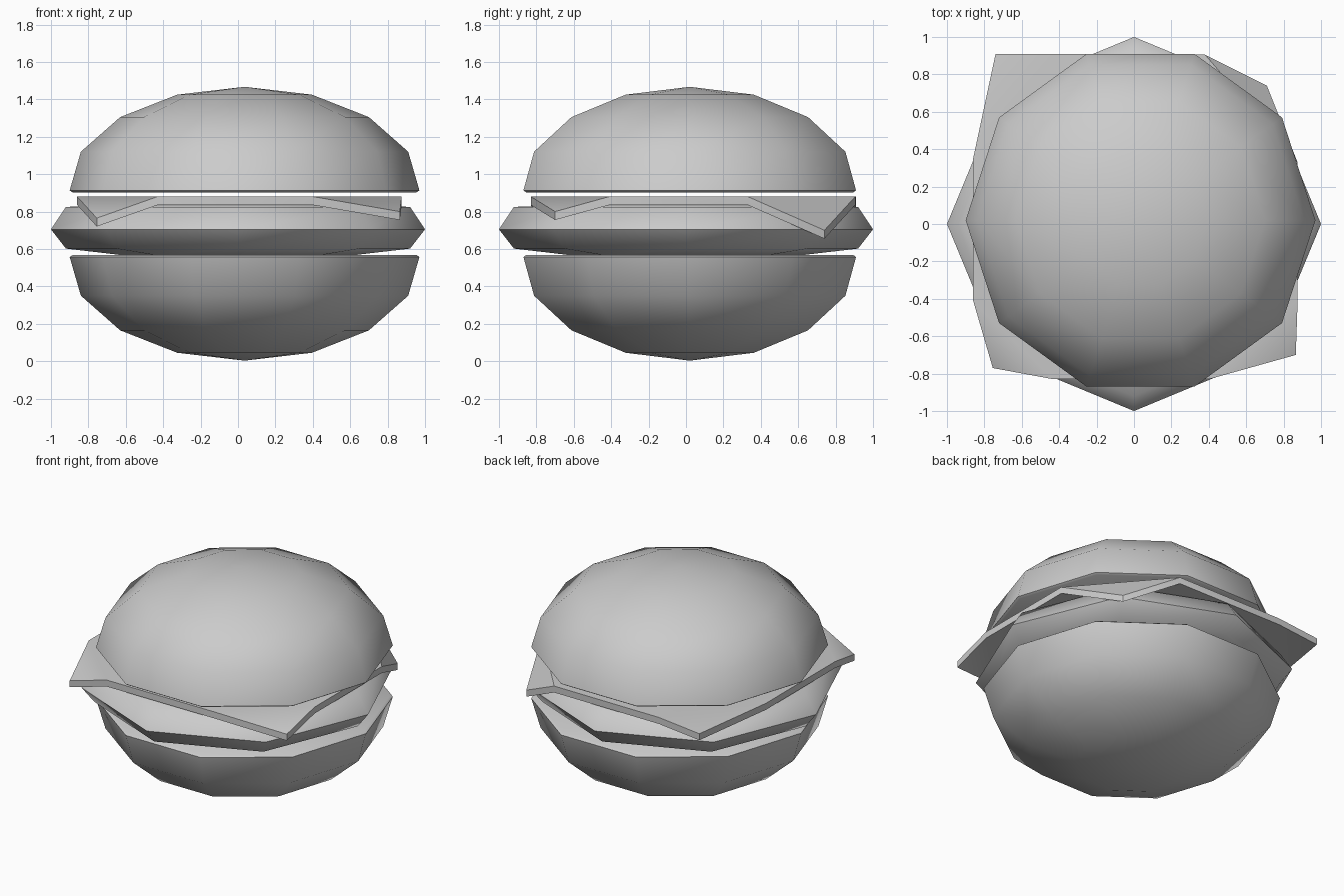
import bpy, bmesh, math
from mathutils import Vector

cube = bpy.data.objects.get("Cube")
if cube:
    bpy.data.objects.remove(cube, do_unlink=True)

grey = bpy.data.materials.new("plain_grey")
grey.use_nodes = True
COLOUR = (0.6, 0.6, 0.6, 1)
grey.diffuse_color = COLOUR
grey.node_tree.nodes["Principled BSDF"].inputs["Base Color"].default_value = COLOUR


def finish(name, bm, angle):
    """Turn a bmesh into a smooth-shaded object with sharp edges kept."""
    bmesh.ops.recalc_face_normals(bm, faces=bm.faces)
    mesh = bpy.data.meshes.new(name)
    bm.to_mesh(mesh)
    bm.free()
    mesh.materials.append(grey)
    obj = bpy.data.objects.new(name, mesh)
    bpy.context.collection.objects.link(obj)
    bpy.ops.object.select_all(action="DESELECT")
    obj.select_set(True)
    bpy.context.view_layer.objects.active = obj
    bpy.ops.object.shade_smooth_by_angle(angle=math.radians(angle))
    return obj


def lathe(name, profile, sides, centre=(0, 0), angle=60):
    """Closed low-poly solid of revolution; radius 0 makes a pole."""
    bm = bmesh.new()
    rings = []
    for r, z in profile:
        count = sides if r else 1
        rings.append([bm.verts.new((centre[0] + r * math.cos(math.tau * i / sides),
                                    centre[1] + r * math.sin(math.tau * i / sides), z))
                      for i in range(count)])
    for a, b in zip(rings, rings[1:]):
        for i in range(sides):
            j = (i + 1) % sides
            if len(b) == 1:
                bm.faces.new((a[i], a[j], b[0]))
            else:
                bm.faces.new((a[i], a[j], b[j], b[i]))
    for ring in (rings[0], rings[-1]):
        if len(ring) > 1:
            bm.faces.new(ring)
    return finish(name, bm, angle)


# Buns: one dome profile, mirrored for the lower half
MID = 0.735
dome = [(0.92, 0.168), (0.935, 0.178), (0.875, 0.385), (0.665, 0.57), (0.36, 0.69), (0, 0.732)]
for name, sign in (("top_bun", 1), ("bottom_bun", -1)):
    lathe(name, [(r, MID + sign * h) for r, h in dome], 10, (0.035, 0.02))

# Patty: bulging octagonal disc
lathe("patty", [(0.62, 0.567), (0.92, 0.602), (1.0, 0.705), (0.92, 0.825), (0.62, 0.835)], 8)

# Cheese slice: flat centre with four drooping corners
TOP = 0.88
flat = [(-0.43, -0.83), (0.40, -0.83), (0.875, -0.41), (0.875, 0.33),
        (0.38, 0.905), (-0.43, 0.91), (-0.86, 0.35), (-0.86, -0.41)]
corners = [(0.865, -0.70, 0.80), (0.71, 0.74, 0.70), (-0.74, 0.91, 0.85), (-0.755, -0.77, 0.765)]
bm = bmesh.new()
base = [bm.verts.new((x, y, TOP)) for x, y in flat]
bm.faces.new(base)
for k, corner in enumerate(corners):
    bm.faces.new((base[2 * k + 1], bm.verts.new(corner), base[(2 * k + 2) % 8]))
bmesh.ops.recalc_face_normals(bm, faces=bm.faces)
sheet = bm.faces[:]
lower = bmesh.ops.extrude_face_region(bm, geom=sheet, use_keep_orig=True)
bmesh.ops.translate(bm, verts=[g for g in lower["geom"] if isinstance(g, bmesh.types.BMVert)],
                    vec=Vector((0, 0, -0.045)))
finish("cheese_slice", bm, 35)
